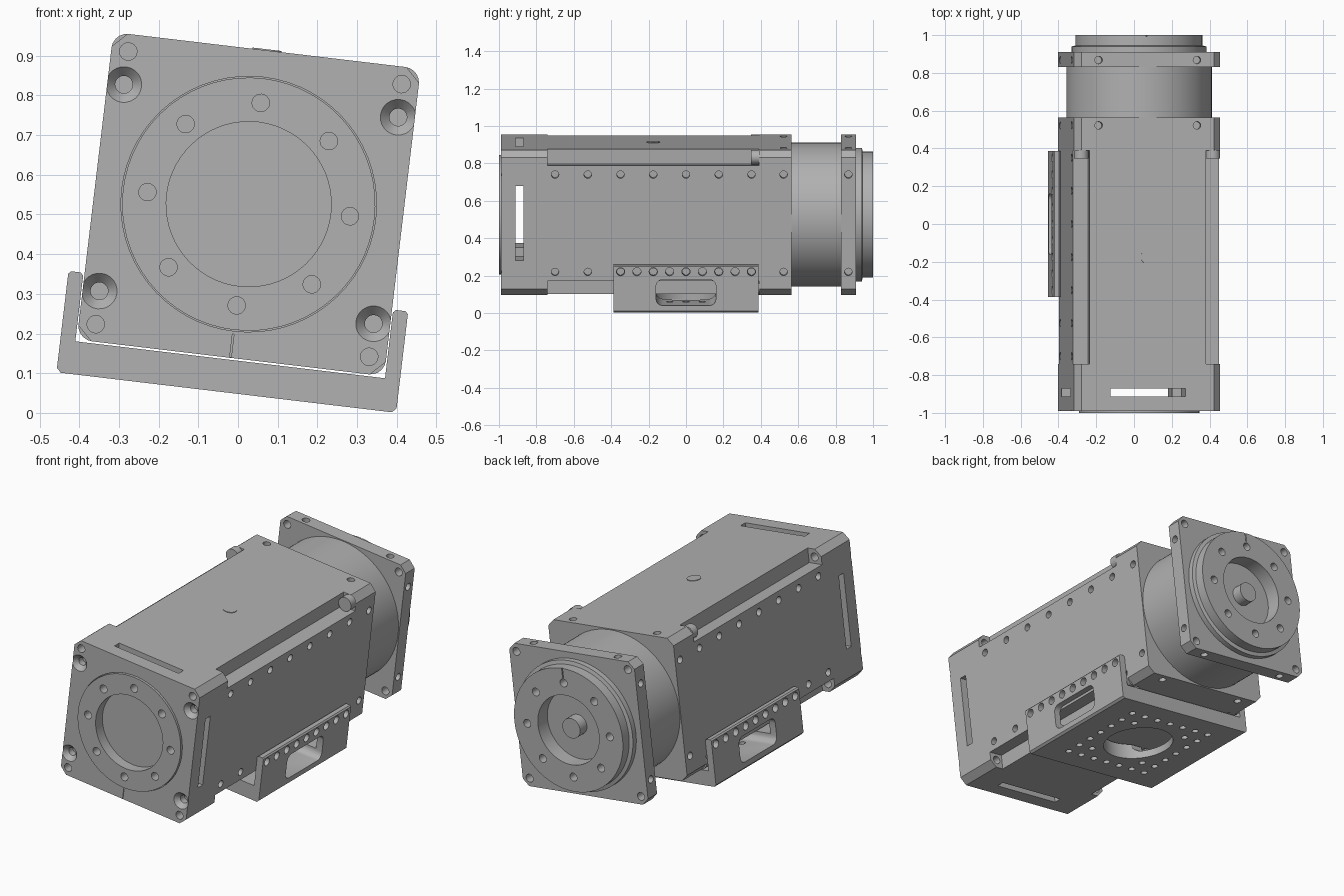
import bpy, bmesh
from math import radians, pi, cos, sin
from mathutils import Matrix, Vector

cube = bpy.data.objects.get("Cube")
if cube:
    bpy.data.objects.remove(cube, do_unlink=True)

# The whole unit is rolled slightly about its long axis (y)
PLACE = Matrix.Translation((0.027, 0, 0.526)) @ Matrix.Rotation(radians(6.8), 4, 'Y')
HALF, NOTCH, CHAMFER = 0.39, 0.08, 0.036
HOLE = 0.022
SIGNS = [(1, 1), (-1, 1), (-1, -1), (1, -1)]

metal = bpy.data.materials.new("machined_grey")
metal.use_nodes = True
GREY = (0.44, 0.44, 0.44, 1)
metal.diffuse_color = GREY
metal.node_tree.nodes["Principled BSDF"].inputs["Base Color"].default_value = GREY


def prism(bm, outline, y0, y1, matrix=Matrix()):
    """Extrude an x-z outline along y."""
    a = [bm.verts.new(matrix @ Vector((x, y0, z))) for x, z in outline]
    b = [bm.verts.new(matrix @ Vector((x, y1, z))) for x, z in outline]
    bm.faces.new(a)
    bm.faces.new(b[::-1])
    for i in range(len(a)):
        j = (i + 1) % len(a)
        bm.faces.new((a[i], b[i], b[j], a[j]))


def rect(x0, x1, z0, z1):
    return [(x0, z0), (x1, z0), (x1, z1), (x0, z1)]


def lathe(bm, profile, x=0, z=0, steps=64):
    """Revolve (radius, y) points about a line parallel to y."""
    rings = []
    for r, y in profile:
        if r == 0:
            rings.append([bm.verts.new((x, y, z))] * steps)
        else:
            rings.append([bm.verts.new((x + r * cos(2 * pi * i / steps), y,
                                        z + r * sin(2 * pi * i / steps))) for i in range(steps)])
    for p, q in zip(rings, rings[1:]):
        for i in range(steps):
            j = (i + 1) % steps
            bm.faces.new(list(dict.fromkeys((p[i], p[j], q[j], q[i]))))


def rod(bm, centre, axis, r, length, steps=20):
    turn = Vector((0, 0, 1)).rotation_difference(Vector(axis)).to_matrix().to_4x4()
    bmesh.ops.create_cone(bm, cap_ends=True, segments=steps, radius1=r, radius2=r,
                          depth=length, matrix=Matrix.Translation(centre) @ turn)


def finish(name, bm):
    bmesh.ops.recalc_face_normals(bm, faces=bm.faces)
    mesh = bpy.data.meshes.new(name)
    bm.to_mesh(mesh)
    bm.free()
    obj = bpy.data.objects.new(name, mesh)
    bpy.context.collection.objects.link(obj)
    obj.matrix_world = PLACE
    return obj


def part(name, build, *cuts):
    """Build a part, subtract each cutter in turn, then shade it."""
    bm = bmesh.new()
    build(bm)
    obj = finish(name, bm)
    for cut in cuts:
        cb = bmesh.new()
        cut(cb)
        cutter = finish(name + "_cutter", cb)
        cutter.hide_render = True
        mod = obj.modifiers.new("cut", 'BOOLEAN')
        mod.operation, mod.solver, mod.object = 'DIFFERENCE', 'EXACT', cutter
        bpy.context.view_layer.update()
        result = bpy.data.meshes.new_from_object(
            obj.evaluated_get(bpy.context.evaluated_depsgraph_get()))
        obj.modifiers.clear()
        obj.data = result
        bpy.data.objects.remove(cutter, do_unlink=True)
    obj.data.materials.clear()
    obj.data.materials.append(metal)
    obj.data.shade_smooth()
    obj.data.set_sharp_from_angle(angle=radians(30))
    return obj


# Cross-sections
octagon, notched = [], []
for sx, sz in SIGNS:
    c, n = HALF - CHAMFER, HALF - NOTCH
    pair = [(sx * HALF, sz * c), (sx * c, sz * HALF)]
    trio = [(sx * HALF, sz * n), (sx * n, sz * n), (sx * n, sz * HALF)]
    octagon += pair if sx * sz > 0 else pair[::-1]
    notched += trio if sx * sz > 0 else trio[::-1]


def block(y0, y1, outline=octagon):
    return lambda bm: prism(bm, outline, y0, y1)


def corner_holes(bm, y, length):
    for sx, sz in SIGNS:
        rod(bm, (sx * 0.347, y, sz * 0.346), (0, 1, 0), HOLE, length)


def side_holes(bm, ys, top=False):
    for y in ys:
        for s, t in SIGNS:
            rod(bm, (s * HALF, y, t * 0.262), (1, 0, 0), 0.02, 0.07)
            if top:
                rod(bm, (t * 0.262, y, s * HALF), (0, 0, 1), 0.02, 0.07)


def ring_holes(bm, y):
    for i in range(8):
        a = i * pi / 4
        rod(bm, (0.257 * cos(a), y, 0.257 * sin(a)), (0, 1, 0), HOLE, 0.1)


# Front plate with hub seat, countersunk screws and index mark
def front_cuts(bm):
    lathe(bm, [(0, -1.1), (0.322, -1.1), (0.322, -0.93), (0, -0.93)])
    corner_holes(bm, -0.95, 0.2)
    for sx, sz in SIGNS:
        lathe(bm, [(0, -1.0), (0.045, -1.0), (0.045, -0.99), (HOLE, -0.965),
                   (HOLE, -0.93), (0, -0.93)], sx * 0.348, sz * 0.262, 24)
    prism(bm, rect(-0.002, 0.002, -0.388, -0.33), -1.0, -0.986)


part("front_plate", block(-0.99, -0.915), front_cuts)
part("front_hub", lambda bm: lathe(bm, [(0, -0.94), (0.208, -0.94), (0.208, -1), (0.319, -1),
                                        (0.319, -0.925), (0, -0.925)]),
     lambda bm: ring_holes(bm, -1.0))

# Spacer with crossing slots, then the body head
part("slotted_spacer", block(-0.915, -0.835),
     lambda bm: prism(bm, rect(-0.2, 0.2, -0.5, 0.5), -0.912, -0.87),
     lambda bm: prism(bm, rect(-0.5, 0.5, -0.2, 0.2), -0.912, -0.87),
     lambda bm: corner_holes(bm, -0.88, 0.2))
part("body_head", block(-0.835, -0.74), lambda bm: corner_holes(bm, -0.79, 0.2))

# Main housing with notched corners, and its rear block
part("main_housing", block(-0.74, 0.39, notched),
     lambda bm: side_holes(bm, [-0.7 + 0.175 * i for i in range(7)]))
part("rear_block", block(0.39, 0.565), lambda bm: side_holes(bm, [0.522], True))
part("top_plug", lambda bm: rod(bm, (0, -0.175, HALF), (0, 0, 1), 0.037, 0.006, 32))


def bolts(bm):
    for sx, sz in SIGNS:
        rod(bm, (sx * 0.351, 0.37, sz * 0.351), (0, 1, 0), 0.039, 0.045)


part("corner_bolts", bolts)

# Rear drum, plate and output flange
part("rear_drum", lambda bm: lathe(bm, [(0, 0.56), (0.385, 0.56), (0.385, 0.835), (0, 0.835)],
                                   steps=96))


def rear_plate_cuts(bm):
    corner_holes(bm, 0.87, 0.2)
    side_holes(bm, [0.868], True)


part("rear_plate", block(0.83, 0.91), rear_plate_cuts)


def flange_cuts(bm):
    ring_holes(bm, 1.0)
    prism(bm, rect(-0.003, 0.003, 0.285, 0.4), 0.993, 1.01)


part("output_flange", lambda bm: lathe(bm, [(0, 0.915), (0.19, 0.915), (0.19, 1), (0.337, 1),
                                            (0.337, 0.945), (0.357, 0.94), (0.357, 0.905),
                                            (0, 0.905)]), flange_cuts)
part("output_shaft", lambda bm: rod(bm, (0, 0.94, 0), (0, 1, 0), 0.055, 0.07, 32))


# Mounting bracket: U channel with windows and hole patterns
def channel(bm):
    right = [(0.42, -0.478), (0.431, -0.467), (0.431, -0.228), (0.424, -0.221),
             (0.4, -0.221), (0.393, -0.228), (0.393, -0.395)]
    prism(bm, right + [(-x, z) for x, z in reversed(right)], -0.387, 0.387)


def window(bm):
    outline = []
    for i, (sy, sz) in enumerate(SIGNS):
        for k in range(5):
            a = (i + k / 4) * pi / 2
            outline.append((sy * 0.125 + 0.035 * cos(a), -0.368 + sz * 0.035 + 0.035 * sin(a)))
    prism(bm, outline, -0.6, 0.6, Matrix.Rotation(pi / 2, 4, 'Z'))


def bracket_holes(bm):
    pitch = 0.0875
    for i in range(-4, 5):
        rod(bm, (0, i * pitch, -0.256), (1, 0, 0), HOLE, 1.2)
    for i in range(-3, 4):
        for j in range(-3, 4):
            if max(abs(i), abs(j)) == 3 or abs(i) == abs(j) == 2:
                rod(bm, (i * pitch, j * pitch, -0.44), (0, 0, 1), 0.018, 0.2, 16)
    rod(bm, (0, 0, -0.44), (0, 0, 1), 0.185, 0.2, 64)


part("mounting_bracket", channel, window, bracket_holes)
